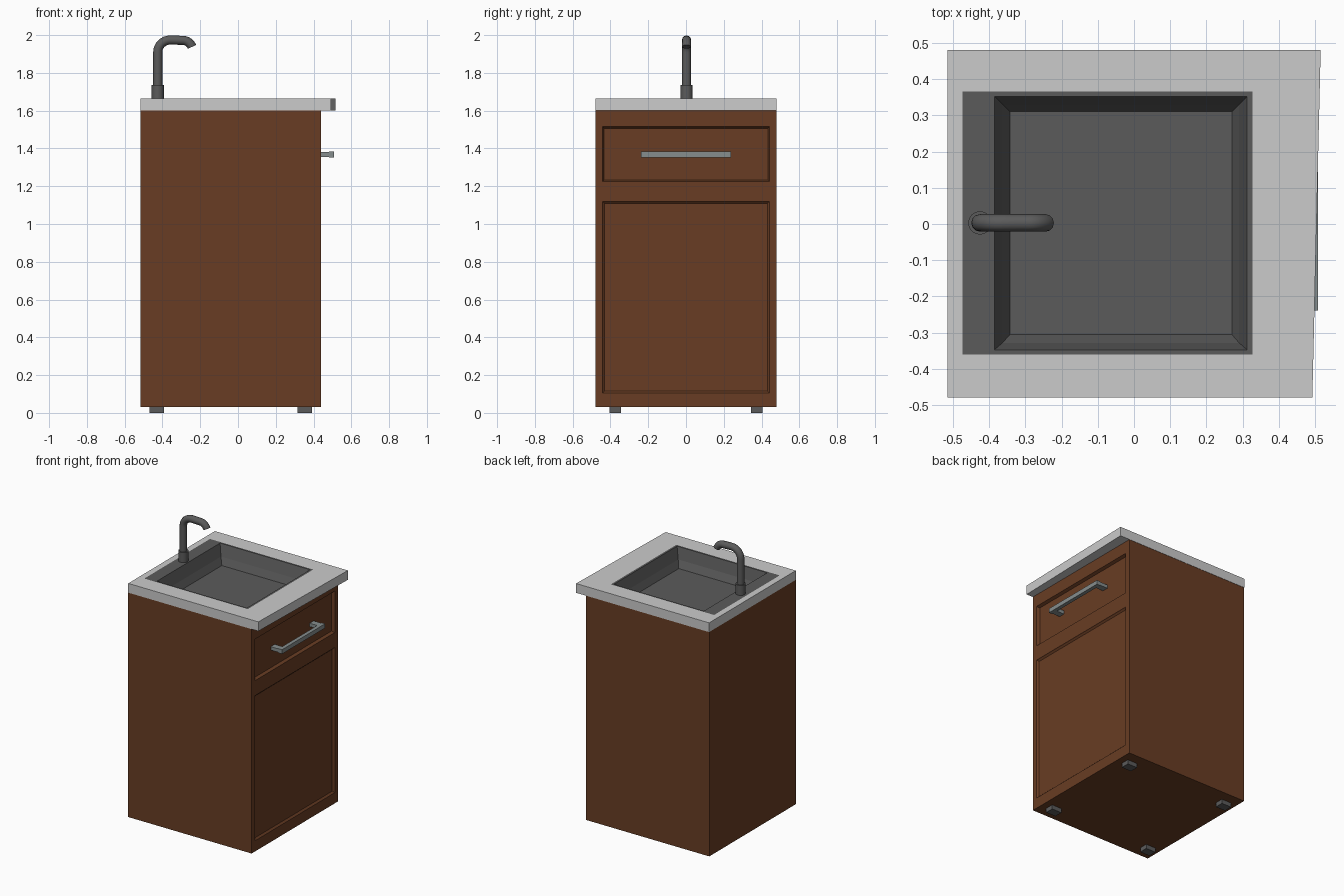
import bpy, bmesh
from mathutils import Vector

if "Cube" in bpy.data.objects:
    bpy.data.objects.remove(bpy.data.objects["Cube"], do_unlink=True)


def material(name, rgb):
    m = bpy.data.materials.new(name)
    m.use_nodes = True
    m.diffuse_color = (*rgb, 1)
    m.node_tree.nodes["Principled BSDF"].inputs["Base Color"].default_value = (*rgb, 1)
    return m


wood = material("brown wood", (0.14, 0.046, 0.017))
stone = material("pale stone", (0.6, 0.6, 0.6))
dark = material("dark metal", (0.105, 0.105, 0.105))
steel = material("brushed steel", (0.24, 0.27, 0.27))


def finish(name, bm, mat, smooth=False):
    bmesh.ops.recalc_face_normals(bm, faces=bm.faces)
    mesh = bpy.data.meshes.new(name)
    bm.to_mesh(mesh)
    bm.free()
    mesh.materials.append(mat)
    ob = bpy.data.objects.new(name, mesh)
    bpy.context.collection.objects.link(ob)
    if smooth:
        bpy.ops.object.select_all(action="DESELECT")
        ob.select_set(True)
        bpy.context.view_layer.objects.active = ob
        bpy.ops.object.shade_smooth_by_angle(angle=0.7)
    return ob


def add_box(bm, lo, hi):
    lo, hi = Vector(lo), Vector(hi)
    verts = bmesh.ops.create_cube(bm, size=1)["verts"]
    for v in verts:
        v.co = (lo + hi) / 2 + v.co * (hi - lo)


def rect(x0, x1, y0, y1, z):
    return [(x0, y0, z), (x1, y0, z), (x1, y1, z), (x0, y1, z)]


def loft(bm, loops, closed=False, cap=False):
    rings = [[bm.verts.new(p) for p in loop] for loop in loops]
    pairs = list(zip(rings, rings[1:]))
    if closed:
        pairs.append((rings[-1], rings[0]))
    for a, b in pairs:
        for i in range(len(a)):
            j = (i + 1) % len(a)
            bm.faces.new((a[i], a[j], b[j], b[i]))
    if cap:
        bm.faces.new(rings[-1])


# Cabinet body, open under the worktop, with recessed drawer and door panels
BASE, TOP, LIP = 0.03, 1.6, 1.665
bm = bmesh.new()
add_box(bm, (-0.515, -0.478, BASE), (0.44, 0.478, TOP))
bmesh.ops.delete(bm, geom=[f for f in bm.faces if f.normal.z > 0.9], context="FACES_ONLY")
drawer, door = (1.225, 1.515), (0.105, 1.12)
cuts = [((0, y, 0), (0, 1, 0)) for y in (-0.442, 0.442)]
cuts += [((0, 0, z), (0, 0, 1)) for z in drawer + door]
for point, normal in cuts:
    front = [f for f in bm.faces if f.normal.x > 0.9]
    geom = front + list({e for f in front for e in f.edges}) + list({v for f in front for v in f.verts})
    bmesh.ops.bisect_plane(bm, geom=geom, plane_co=point, plane_no=normal)
bm.normal_update()


def panel(z_range):
    for f in bm.faces:
        c = f.calc_center_median()
        if f.normal.x > 0.9 and abs(c.y) < 0.1 and z_range[0] < c.z < z_range[1]:
            return f


for z_range, steps in ((drawer, ((0.012, -0.02),)), (door, ((0.004, -0.004), (0.012, -0.008)))):
    face = panel(z_range)
    for width, depth in steps:
        bmesh.ops.inset_individual(bm, faces=[face], thickness=width, depth=depth)
finish("cabinet", bm, wood)

# Worktop with a sink opening and a slightly skewed front edge
bm = bmesh.new()
hole = (-0.473, 0.327, -0.36, 0.365)


def slab(z):
    return [(-0.515, -0.478, z), (0.492, -0.478, z), (0.515, 0.48, z), (-0.515, 0.48, z)]


loft(bm, [rect(*hole, LIP), slab(LIP), slab(TOP), rect(*hole, TOP)], closed=True)
finish("worktop", bm, stone)

# Sink: flat rim, sloping walls, floor
bm = bmesh.new()
loft(bm, [rect(*hole, LIP),
          rect(-0.385, 0.312, -0.347, 0.352, LIP),
          rect(-0.363, 0.290, -0.328, 0.330, LIP - 0.08),
          rect(-0.342, 0.270, -0.305, 0.310, LIP - 0.13)], cap=True)
sink = finish("sink", bm, dark)
sink.data.flip_normals() if sink.data.polygons[-1].normal.z < 0 else None

# Tap collar
TAP_X = -0.425
bm = bmesh.new()
bmesh.ops.create_cone(bm, cap_ends=True, segments=24, radius1=0.032, radius2=0.032, depth=0.07)
bmesh.ops.translate(bm, verts=bm.verts, vec=(TAP_X, 0.003, LIP + 0.035))
finish("tap_collar", bm, dark, smooth=True)

# Tap spout: a round pipe along a bent path
curve = bpy.data.curves.new("tap_spout", "CURVE")
curve.dimensions = "3D"
curve.bevel_depth = 0.024
curve.bevel_resolution = 4
curve.use_fill_caps = True
curve.resolution_u = 8
spline = curve.splines.new("BEZIER")
path = [  # x, z, handle direction x, z, handle length
    (TAP_X, 1.70, 0, 1, 0.05), (TAP_X, 1.91, 0, 1, 0.035),
    (-0.36, 1.974, 1, 0, 0.035), (-0.29, 1.972, 1, 0, 0.02),
    (-0.243, 1.938, 0.4, -0.9, 0.02)]
spline.bezier_points.add(len(path) - 1)
for p, (x, z, dx, dz, s) in zip(spline.bezier_points, path):
    p.handle_left_type = p.handle_right_type = "FREE"
    p.co = (x, 0.003, z)
    p.handle_left = (x - dx * s, 0.003, z - dz * s)
    p.handle_right = (x + dx * s, 0.003, z + dz * s)
spout = bpy.data.objects.new("tap_spout", curve)
bpy.context.collection.objects.link(spout)
bpy.ops.object.select_all(action="DESELECT")
spout.select_set(True)
bpy.context.view_layer.objects.active = spout
bpy.ops.object.convert(target="MESH")
spout = bpy.context.object
spout.data.materials.clear()
spout.data.materials.append(dark)
bpy.ops.object.shade_smooth_by_angle(angle=0.7)

# Drawer handle: bar on two posts
bm = bmesh.new()
add_box(bm, (0.482, -0.238, 1.353), (0.508, 0.238, 1.383))
for side in (-1, 1):
    y = side * 0.215
    add_box(bm, (0.418, y - 0.022, 1.356), (0.484, y + 0.022, 1.38))
finish("drawer_handle", bm, steel)

# Feet
for x, end in ((-0.43, "back"), (0.353, "front")):
    for y, side in ((-0.375, "right"), (0.375, "left")):
        bm = bmesh.new()
        add_box(bm, (x - 0.038, y - 0.03, 0), (x + 0.038, y + 0.03, BASE + 0.005))
        finish(f"{end}_{side}_foot", bm, dark)
